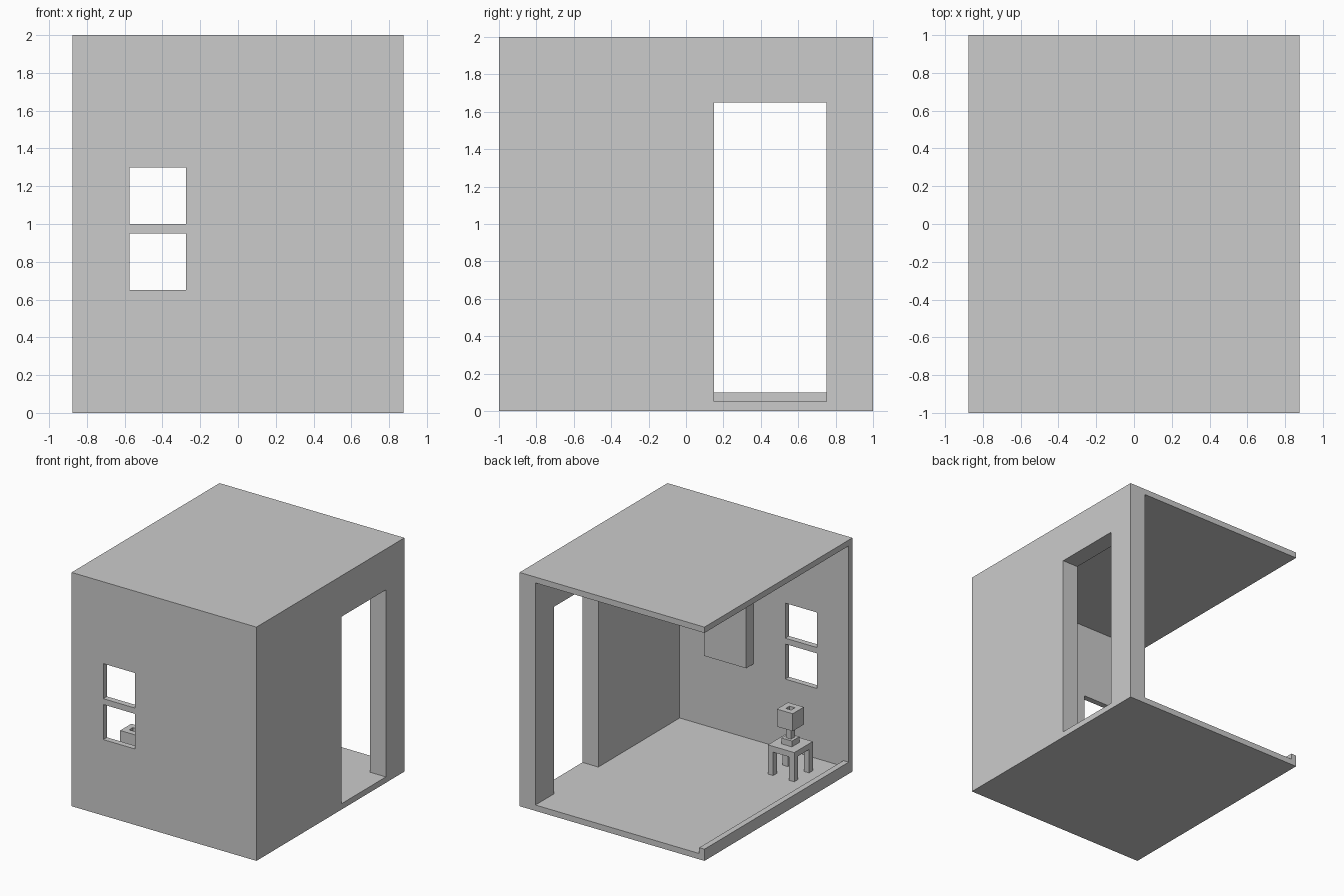
import bpy, bmesh
from mathutils import Vector

if "Cube" in bpy.data.objects:
    bpy.data.objects.remove(bpy.data.objects["Cube"])


def box(name, lo, hi):
    """Axis-aligned box between two corners."""
    lo, hi = Vector(lo), Vector(hi)
    bm = bmesh.new()
    bmesh.ops.create_cube(bm, size=1)
    size, mid = hi - lo, (lo + hi) / 2
    for v in bm.verts:
        v.co = Vector([c * s for c, s in zip(v.co, size)]) + mid
    me = bpy.data.meshes.new(name)
    bm.to_mesh(me)
    bm.free()
    ob = bpy.data.objects.new(name, me)
    bpy.context.collection.objects.link(ob)
    return ob


def centred(name, w, z0, z1):
    """Square block standing on the stool's axis."""
    return box(name, (CX - w / 2, CY - w / 2, z0), (CX + w / 2, CY + w / 2, z1))


def cut(target, lo, hi):
    """Subtract a box from the target and discard the cutter."""
    cutter = box("cutter", lo, hi)
    cutter.hide_render = True
    mod = target.modifiers.new("cut", 'BOOLEAN')
    mod.operation, mod.solver, mod.object = 'DIFFERENCE', 'EXACT', cutter
    bpy.context.view_layer.objects.active = target
    bpy.ops.object.modifier_apply(modifier=mod.name)
    bpy.data.objects.remove(cutter)


# Room shell: open at the back and left, with a low sill on the left edge
shell = box("room_shell", (-0.875, -1, 0), (0.875, 1, 2))
cut(shell, (-0.825, -0.95, 0.05), (0.725, 1.2, 1.95))
cut(shell, (-1.1, -0.95, 0.10), (-0.7, 1.2, 1.95))
# Doorway in the thick right wall
cut(shell, (0.6, 0.15, 0.05), (1.1, 0.75, 1.65))
# Two window panes in the front wall
for z in (0.65, 1.0):
    cut(shell, (-0.575, -1.1, z), (-0.275, -0.9, z + 0.3))

# Wall cabinet on the inside of the front wall
box("wall_cabinet", (0.025, -0.95, 0.7), (0.425, -0.85, 1.3))

# Small table with four corner legs
CX, CY = -0.55, -0.625
centred("table_top", 0.25, 0.25, 0.30)
for i, sx in enumerate((-1, 1)):
    for j, sy in enumerate((-1, 1)):
        x, y = CX + sx * 0.1, CY + sy * 0.1
        box(f"table_leg_{2 * i + j + 1}", (x - 0.025, y - 0.025, 0.05),
            (x + 0.025, y + 0.025, 0.25))

# Lamp: base, stem and a shade with a square hole in its top
centred("lamp_base", 0.10, 0.30, 0.35)
centred("lamp_stem", 0.05, 0.35, 0.45)
shade = centred("lamp_shade", 0.15, 0.45, 0.60)
cut(shade, (CX - 0.025, CY - 0.025, 0.50), (CX + 0.025, CY + 0.025, 0.70))
